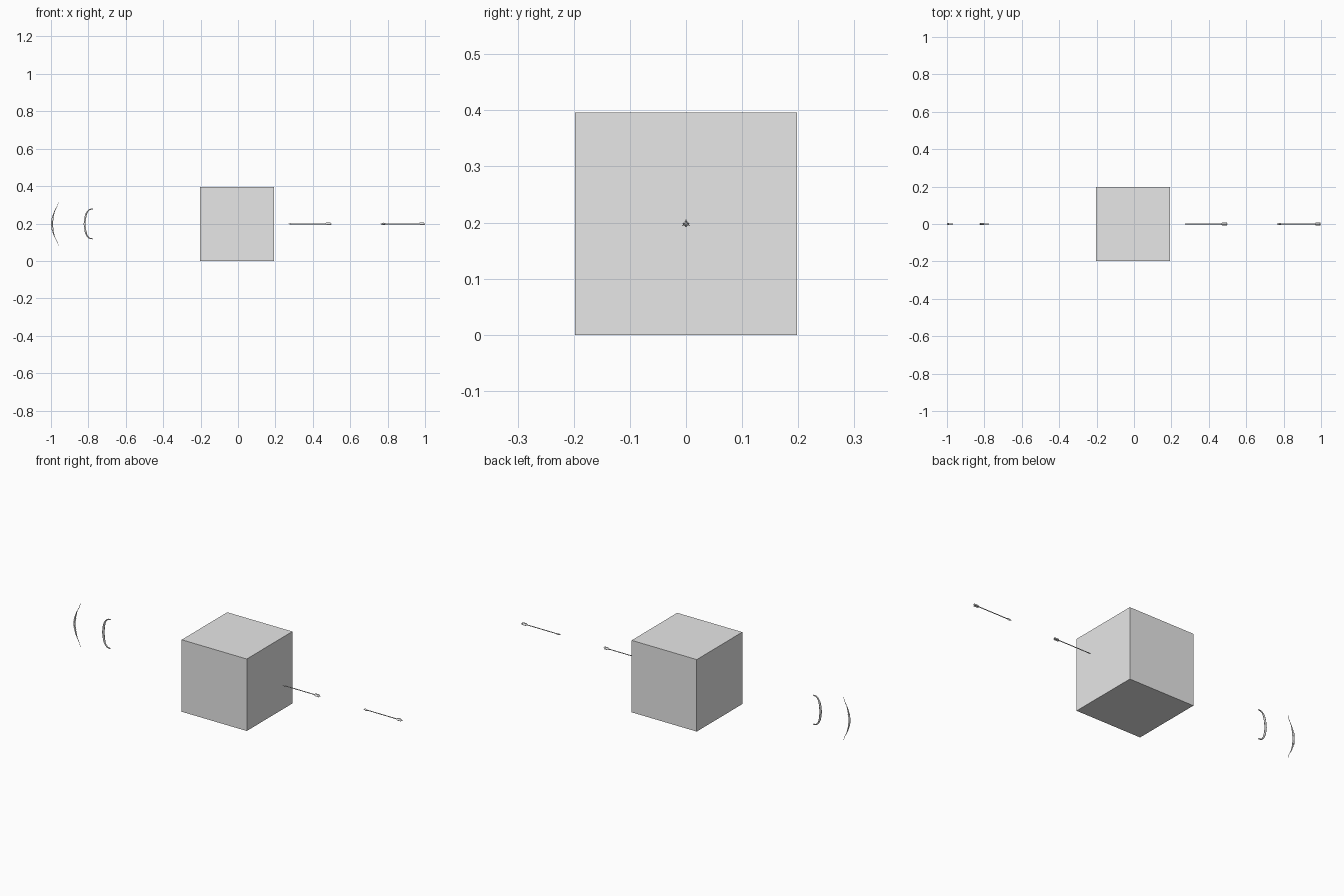
import bpy, bmesh, math
from mathutils import Matrix, Vector

old = bpy.data.objects.get("Cube")
if old:
    bpy.data.objects.remove(old, do_unlink=True)

GREY = bpy.data.materials.new("plain grey")
GREY.use_nodes = True
GREY.diffuse_color = (0.8, 0.8, 0.8, 1)
GREY.node_tree.nodes["Principled BSDF"].inputs["Base Color"].default_value = (0.8, 0.8, 0.8, 1)

MID = 0.198  # height of the shared centre line


def add_mesh(name, mesh, location):
    mesh.materials.clear()
    mesh.materials.append(GREY)
    obj = bpy.data.objects.new(name, mesh)
    obj.location = location
    bpy.context.collection.objects.link(obj)
    return obj


def from_bmesh(name, bm, location):
    bmesh.ops.recalc_face_normals(bm, faces=bm.faces)
    mesh = bpy.data.meshes.new(name)
    bm.to_mesh(mesh)
    bm.free()
    return add_mesh(name, mesh, location)


def sweep(name, points, thickness, location, resolution=5):
    """Tapered tube through (x, z, relative radius) points."""
    curve = bpy.data.curves.new(name, "CURVE")
    curve.dimensions = "3D"
    curve.bevel_depth = thickness
    curve.bevel_resolution = 1
    curve.resolution_u = resolution
    curve.use_fill_caps = True
    spline = curve.splines.new("BEZIER")
    spline.bezier_points.add(len(points) - 1)
    for bp, (x, z, r) in zip(spline.bezier_points, points):
        bp.co = (x, 0, z)
        bp.radius = r
        bp.handle_left_type = bp.handle_right_type = "AUTO"
    temp = bpy.data.objects.new(name + "_path", curve)
    bpy.context.collection.objects.link(temp)
    bpy.context.view_layer.update()
    graph = bpy.context.evaluated_depsgraph_get()
    mesh = bpy.data.meshes.new_from_object(temp.evaluated_get(graph))
    bpy.data.objects.remove(temp, do_unlink=True)
    return add_mesh(name, mesh, location)


def bow(name, half, thickness, x):
    """Mirror the upper limb to make a whole bow bulging towards -x."""
    lower = [(px, -pz, r) for px, pz, r in reversed(half[1:])]
    sweep(name, lower + half, thickness, (x, 0, MID))


def cylinder(name, r1, r2, start, end, sides=6):
    bm = bmesh.new()
    bmesh.ops.create_cone(bm, cap_ends=True, segments=sides, radius1=r1,
                          radius2=r2, depth=end - start)
    bmesh.ops.rotate(bm, verts=bm.verts, matrix=Matrix.Rotation(math.pi / 2, 3, "Y"))
    return from_bmesh(name, bm, ((start + end) / 2, 0, MID))


def fletching(name, start, end, height, count=3):
    """Thin vanes spread around the shaft."""
    bm = bmesh.new()
    length = end - start
    profile = [(0, 0), (length * 0.3, height), (length, height), (length * 0.9, 0)]
    for i in range(count):
        turn = Matrix.Rotation(math.tau * i / count, 3, "X")
        sides = [[bm.verts.new(turn @ Vector((x, y, z))) for x, z in profile]
                 for y in (-0.001, 0.001)]
        bm.faces.new(sides[0])
        bm.faces.new(sides[1])
        for k in range(4):
            n = (k + 1) % 4
            bm.faces.new((sides[0][k], sides[0][n], sides[1][n], sides[1][k]))
    from_bmesh(name, bm, (start, 0, MID))


def arrow(name, start, end, head_length, head_radius):
    neck = start + head_length
    cylinder(name + "_shaft", 0.0022, 0.0022, neck - head_length * 0.2, end)
    cylinder(name + "_head_tip", 0.0, head_radius, start, start + head_length * 0.6, 4)
    cylinder(name + "_head_base", head_radius, 0.0022, start + head_length * 0.6, neck, 4)
    fletching(name + "_fletching", end - 0.038, end - 0.004, 0.0075)


# Large block in the middle
bm = bmesh.new()
bmesh.ops.create_cube(bm, size=0.396)
from_bmesh("block", bm, (-0.006, 0, MID))

# Long slender bow with a thick middle and hair-thin recurved tips
bow("long_bow", [(0, 0, 1), (0.002, 0.025, 0.8), (0.008, 0.05, 0.65),
                 (0.017, 0.075, 0.3), (0.029, 0.098, 0.22), (0.035, 0.118, 0.16)],
    0.0055, -0.9945)
# Short bow with strongly hooked tips
bow("short_bow", [(0, 0, 1), (0.001, 0.018, 0.8), (0.005, 0.04, 0.95),
                  (0.013, 0.062, 0.75), (0.026, 0.076, 0.6), (0.044, 0.08, 0.45)],
    0.0058, -0.820)

# Raised wraps on each bow
for name, x, offset, z in (("long_bow", -0.9945, 0.002, 0.025),
                           ("short_bow", -0.820, 0.002, 0.022)):
    for side, label in ((1, "upper"), (-1, "lower")):
        sweep(f"{name}_{label}_wrap",
              [(offset, side * (z - 0.006), 1), (offset + 0.001, side * (z + 0.006), 1)],
              0.006, (x, 0, MID), 1)

# Two arrows pointing at the block
arrow("near_arrow", 0.268, 0.5, 0.022, 0.004)
arrow("far_arrow", 0.76, 1.0, 0.032, 0.0065)
